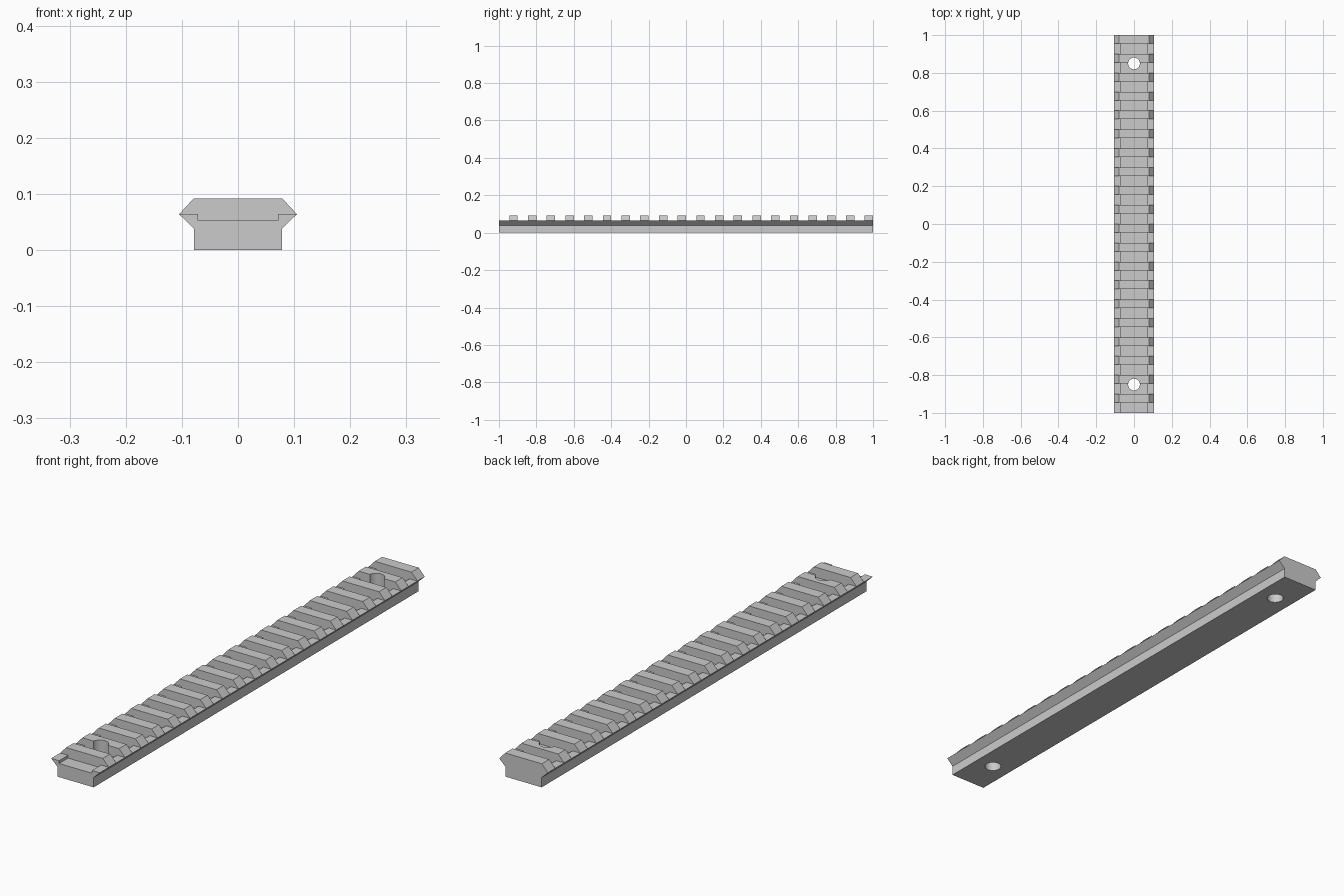
import bpy
import bmesh
import math

cube = bpy.data.objects.get("Cube")
if cube:
    bpy.data.objects.remove(cube, do_unlink=True)

PITCH, SLOT, COUNT = 0.1, 0.055, 20
TIP_Z, FLOOR_Z, TOP_Z = 0.064, 0.053, 0.092

grey = bpy.data.materials.new("rail_grey")
grey.use_nodes = True
colour = (0.6, 0.6, 0.6, 1.0)
grey.diffuse_color = colour
grey.node_tree.nodes["Principled BSDF"].inputs["Base Color"].default_value = colour


def add_object(name, bm):
    bmesh.ops.recalc_face_normals(bm, faces=bm.faces)
    mesh = bpy.data.meshes.new(name)
    bm.to_mesh(mesh)
    bm.free()
    mesh.materials.append(grey)
    obj = bpy.data.objects.new(name, mesh)
    bpy.context.collection.objects.link(obj)
    return obj


def extrude_profile(bm, half, y0, y1):
    """Mirror a right-hand (x, z) half profile and extrude it along y."""
    outline = half + [(-x, z) for x, z in reversed(half)]
    face = bm.faces.new([bm.verts.new((x, y0, z)) for x, z in outline])
    moved = bmesh.ops.extrude_face_region(bm, geom=[face])["geom"]
    verts = [v for v in moved if isinstance(v, bmesh.types.BMVert)]
    bmesh.ops.translate(bm, verts=verts, vec=(0, y1 - y0, 0))


# Rail bar with angled side flanges
bm = bmesh.new()
extrude_profile(bm, [(0.078, 0), (0.078, 0.038), (0.105, TIP_Z), (0.079, TOP_Z)], -1, 1)
rail = add_object("rail", bm)

# Stepped cross slots, the first one open at the front end
bm = bmesh.new()
slot = [(0.071, FLOOR_Z), (0.071, TIP_Z), (0.15, TIP_Z), (0.15, 0.15)]
for i in range(COUNT):
    start = -1 + i * PITCH
    extrude_profile(bm, slot, start - (0.02 if i == 0 else 0), start + SLOT)
slots = add_object("slot_cutter", bm)

# Mounting holes near both ends
bm = bmesh.new()
for y in (-0.85, 0.85):
    made = bmesh.ops.create_cone(bm, cap_ends=True, segments=32,
                                 radius1=0.031, radius2=0.031, depth=0.4)
    bmesh.ops.translate(bm, verts=made["verts"], vec=(0, y, 0))
holes = add_object("hole_cutter", bm)

# Cut the rail and keep the finished mesh
bpy.ops.object.select_all(action="DESELECT")
rail.select_set(True)
bpy.context.view_layer.objects.active = rail
for cutter in (slots, holes):
    cutter.hide_render = True
    mod = rail.modifiers.new(cutter.name, "BOOLEAN")
    mod.operation, mod.solver, mod.object = "DIFFERENCE", "EXACT", cutter
    bpy.ops.object.modifier_apply(modifier=mod.name)
    bpy.data.objects.remove(cutter, do_unlink=True)

# Round hole walls, crisp machined edges
bpy.ops.object.shade_smooth_by_angle(angle=math.radians(30))
